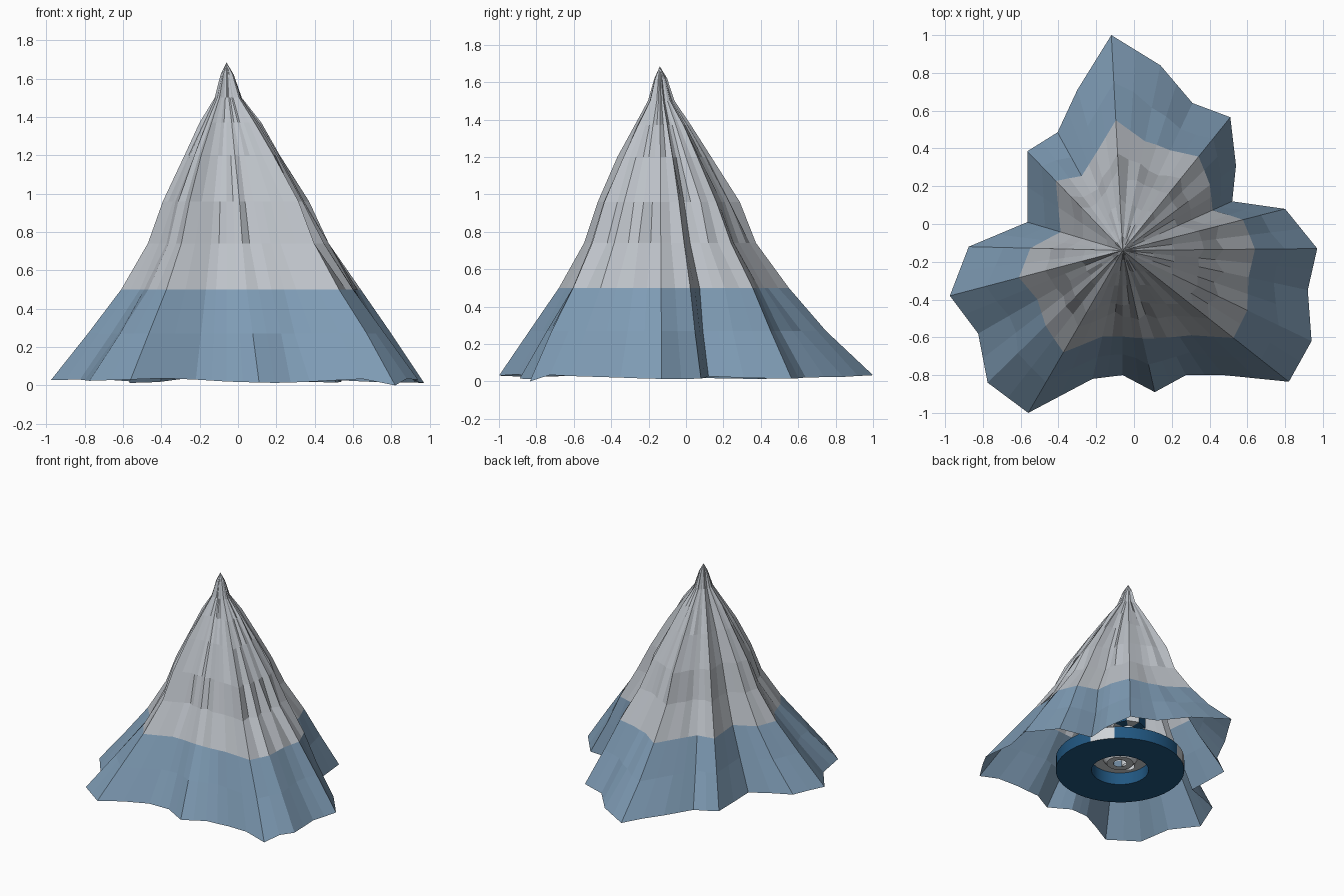
import bpy, bmesh, math, random
from mathutils import Vector

random.seed(4)
cube = bpy.data.objects.get("Cube")
if cube:
    bpy.data.objects.remove(cube, do_unlink=True)


def material(name, r, g, b):
    m = bpy.data.materials.new(name)
    m.use_nodes = True
    m.diffuse_color = (r, g, b, 1)
    m.node_tree.nodes["Principled BSDF"].inputs["Base Color"].default_value = (r, g, b, 1)
    return m


pale_grey = material("pale grey cloth", 0.51, 0.54, 0.58)
dusty_blue = material("dusty blue cloth", 0.21, 0.33, 0.46)
deep_blue = material("deep blue", 0.015, 0.095, 0.22)
white = material("white", 0.62, 0.65, 0.68)

APEX = Vector((-0.06, -0.14))
BASE = Vector((0.02, -0.14))
TOP = 1.685
BAND = 0.5


def build(name, bm, *mats):
    bmesh.ops.recalc_face_normals(bm, faces=bm.faces)
    mesh = bpy.data.meshes.new(name)
    bm.to_mesh(mesh)
    bm.free()
    for m in mats:
        mesh.materials.append(m)
    ob = bpy.data.objects.new(name, mesh)
    bpy.context.collection.objects.link(ob)
    return ob


def lathe(name, centre, profile, mats, steps=48, closed=False, rule=None):
    """Spin a (radius, height) profile around an upright axis."""
    bm = bmesh.new()
    rings = [[bm.verts.new((centre.x + r * math.cos(a), centre.y + r * math.sin(a), z))
              for r, z in profile]
             for a in (math.tau * i / steps for i in range(steps))]
    count = len(profile)
    for i in range(steps):
        here, there = rings[i], rings[(i + 1) % steps]
        for j in range(count if closed else count - 1):
            k = (j + 1) % count
            f = bm.faces.new((here[j], there[j], there[k], here[k]))
            if rule:
                f.material_index = rule(i, j)
    ob = build(name, bm, *mats)
    bpy.context.view_layer.objects.active = ob
    ob.select_set(True)
    bpy.ops.object.shade_smooth_by_angle(angle=math.radians(35))
    ob.select_set(False)


# Draped sheet: hem corner x, y and how far in the fold has moved at the colour band
folds = [
    (-.12, 1, .605), (.14, .84, .59), (.31, .64, .68), (.51, .565, .705), (.54, .31, .77),
    (.52, .12, .82), (.8, .08, .74), (.97, -.13, .68), (.92, -.35, .68), (.94, -.62, .66),
    (.82, -.835, .667), (.475, -.8, .68), (.275, -.8, .7), (.11, -.89, .62), (-.06, -.8, .69),
    (-.22, -.82, .67), (-.56, -1, .627), (-.775, -.84, .57), (-.825, -.58, .59),
    (-.975, -.38, .6), (-.875, -.12, .6), (-.565, .01, .65), (-.565, .385, .7),
    (-.405, .485, .63), (-.3, .71, .6)]
# Height and reach of the rings above the band
upper = [(.74, .77), (.96, .625), (1.2, .41), (1.37, .25), (1.5, .115), (1.62, .055)]

bm = bmesh.new()
columns = []
for (x, y, ratio), after in zip(folds, folds[1:] + folds[:1]):
    middle = [(a + b) / 2 for a, b in zip((x, y, ratio), after)]
    # every fold is followed by a slacker strip half way to the next
    for px, py, inset, slack in ((x, y, ratio, 1), (*middle, .965)):
        reach = Vector((px, py)) - APEX
        hem = 0 if px > .8 and py < -.8 else .025 + .012 * math.sin(5 * px + 3 * py)
        column = []
        for z, s in [(hem, 1), (.27, (1 + inset) / 2 - .015), (BAND, inset)] + [
                (z, inset * s * slack) for z, s in upper]:
            if z > BAND:
                s *= 1 + random.uniform(-.04, .04)
            elif z == .27:
                s *= 1 + random.uniform(-.02, .02)
            p = APEX + reach * s
            column.append(bm.verts.new((p.x, p.y, z)))
        columns.append(column)
tip = bm.verts.new((APEX.x, APEX.y, TOP))
for i, a in enumerate(columns):
    b = columns[(i + 1) % len(columns)]
    for j in range(len(a) - 1):
        f = bm.faces.new((a[j], b[j], b[j + 1], a[j + 1]))
        f.material_index = 1 if j < 2 else 0
    bm.faces.new((a[-1], b[-1], tip))
build("draped_sheet", bm, pale_grey, dusty_blue)

# Base ring under the sheet, with white patches around its outer side
lathe("base_ring", BASE, [(.215, .04), (.485, .04), (.485, .14), (.215, .14)],
      (deep_blue, white), closed=True,
      rule=lambda i, j: 1 if j == 1 and i % 12 in (3, 4, 5) else 0)

# Stepped foot in the ring, and the pole that holds the sheet up
lathe("pole_foot", BASE, [(.05, .1), (.1, .1), (.13, .14), (.215, .14)], (white,))
lathe("centre_pole", APEX, [(.05, .1), (.05, 1.2), (.012, 1.6)], (white,), steps=16)

# Hub on the pole, blue and white by side
lathe("pole_hub", APEX, [(.05, .43), (.13, .43), (.13, .51), (.05, .51)],
      (deep_blue, white), steps=8, closed=True, rule=lambda i, j: i % 2)
